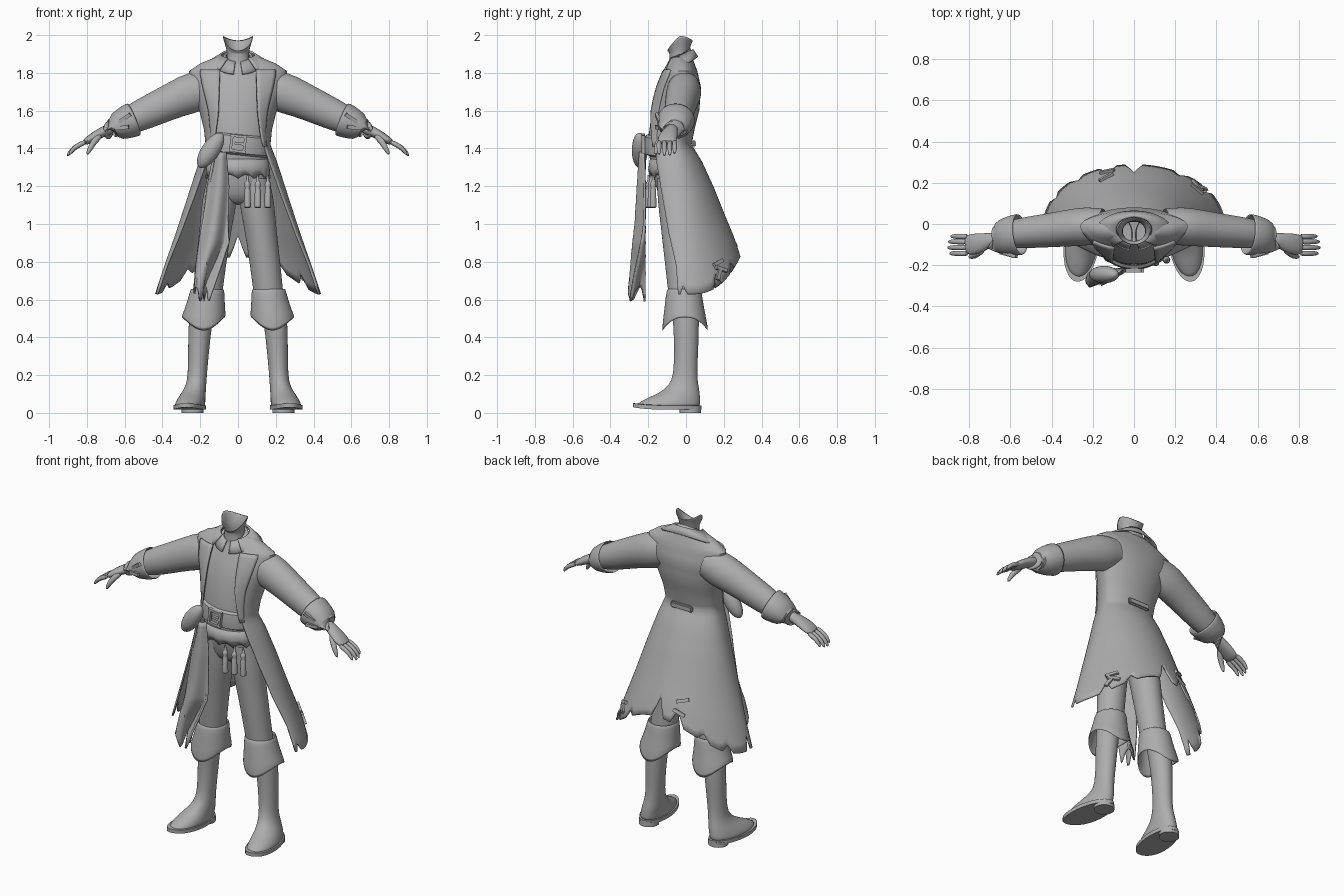
import bpy, bmesh, math
from math import sin, cos, pi, radians
from mathutils import Vector, Matrix

if "Cube" in bpy.data.objects:
    bpy.data.objects.remove(bpy.data.objects["Cube"])

grey = bpy.data.materials.new("plain_grey")
grey.diffuse_color = (0.42, 0.42, 0.42, 1)
grey.use_nodes = True
grey.node_tree.nodes["Principled BSDF"].inputs["Base Color"].default_value = grey.diffuse_color


def finish(name, bm, mirror=False, thick=0, sub=0, angle=45):
    bmesh.ops.recalc_face_normals(bm, faces=bm.faces)
    me = bpy.data.meshes.new(name)
    bm.to_mesh(me)
    bm.free()
    me.materials.append(grey)
    me.shade_smooth()
    me.set_sharp_from_angle(angle=radians(angle))
    ob = bpy.data.objects.new(name, me)
    bpy.context.collection.objects.link(ob)
    if mirror:
        ob.modifiers.new("mirror", 'MIRROR').use_mirror_merge = False
    if thick:
        m = ob.modifiers.new("thickness", 'SOLIDIFY')
        m.thickness, m.offset = thick, -1
    if sub:
        m = ob.modifiers.new("smooth", 'SUBSURF')
        m.levels = m.render_levels = sub
    return ob


def skin(bm, rings, closed=True, caps=(False, False)):
    vs = [[bm.verts.new(p) for p in r] for r in rings]
    n = len(vs[0])
    for a, b in zip(vs, vs[1:]):
        for i in range(n if closed else n - 1):
            j = (i + 1) % n
            bm.faces.new((a[i], a[j], b[j], b[i]))
    for use, r in zip(caps, (vs[0], vs[-1])):
        if use:
            bm.faces.new(r)


def loft(name, rings, closed=True, caps=(False, False), **kw):
    bm = bmesh.new()
    skin(bm, rings, closed, caps)
    return finish(name, bm, **kw)


def oval(z, cx, hw, y0, y1, skew=0, wave=None, n=32):
    c, d = (y0 + y1) / 2, (y1 - y0) / 2
    return [(cx + hw * cos(t) - skew * d * sin(t), c + d * sin(t), z + (wave(t) if wave else 0))
            for t in (2 * pi * i / n for i in range(n))]


def tube(pts, radii, n=16):
    """Rings across a path; radii are (sideways, upward)."""
    pts, rings = [Vector(p) for p in pts], []
    for i, p in enumerate(pts):
        d = (pts[min(i + 1, len(pts) - 1)] - pts[max(i - 1, 0)]).normalized()
        u = (Vector((0, 1, 0)) - d * d.y).normalized()
        w = d.cross(u)
        a, b = radii[i]
        rings.append([p + u * a * cos(2 * pi * k / n) + w * b * sin(2 * pi * k / n) for k in range(n)])
    return rings


def box(bm, loc, size, rot=None):
    m = Matrix.Translation(loc) @ (rot or Matrix()) @ Matrix.Diagonal((*size, 1))
    bmesh.ops.create_cube(bm, size=1, matrix=m)


# Coat surface: z at sides, z at back, half width, centre y, front y, back y, opening half width
ROWS = [(1.89, 1.89, .10, -.03, -.07, .03, .09), (1.85, 1.85, .20, -.02, -.09, .045, .10),
        (1.81, 1.81, .26, -.01, -.12, .06, .10), (1.72, 1.72, .25, -.02, -.16, .08, .105),
        (1.60, 1.60, .205, -.03, -.20, .07, .11), (1.50, 1.50, .18, -.05, -.22, .045, .125),
        (1.42, 1.42, .172, -.06, -.24, .03, .14), (1.32, 1.33, .21, -.05, -.24, .085, .175),
        (1.15, 1.20, .265, -.03, -.24, .145, .235), (.95, 1.05, .33, -.02, -.23, .205, .31),
        (.78, .93, .39, -.01, -.20, .255, .38), (.63, .83, .44, 0, -.20, .29, .43)]


def coat(u, v):
    i = min(int(v), len(ROWS) - 2)
    zs, zb, sx, cy, fy, by, ex = (a + (b - a) * (v - i) for a, b in zip(ROWS[i], ROWS[i + 1]))
    t0 = -math.acos(ex / sx)
    t = t0 + (pi - 2 * t0) * u
    s = sin(t)
    y = cy + (by - cy) * s if s > 0 else cy + (cy - fy) * s
    return Vector((sx * cos(t), y, zs + (zb - zs) * max(0, s) ** 3))


# Long coat with torn notches along the hem
NOTCH = {36: 1.1, 42: .8, 50: .35, 58: .3, 25: .35, 17: .5, 3: .3, 68: .6}
rings = []
for r in range(34):
    v = r / 3
    ring = []
    for c in range(73):
        cut = max([0] + [d * (1 - abs(c - k) / 2) for k, d in NOTCH.items()])
        ring.append(coat(c / 72, min(v, 11) if v <= 8 else 8 + (v - 8) * (3 - cut) / 3))
    rings.append(ring)
loft("long_coat", rings, closed=False, thick=.01)

# Lapels folded over the front edges
rings = []
for k in range(13):
    f = k / 12
    w = .10 - .065 * f
    rings.append([coat(w * j / 5, 1.8 + 4.3 * f) + Vector((-.004, -.014, 0)) for j in range(6)])
loft("lapels", rings, closed=False, mirror=True, thick=.012)


# Coat collar and shirt collar
def collar(name, a0, top, bottom):
    def edge(rx, cy, ry, z, dz):
        ts = [radians(a0 + (180 - 2 * a0) * i / 40) for i in range(41)]
        return [(rx * cos(t), cy + ry * sin(t), z + dz * sin(t)) for t in ts]
    mid = [(a + b) / 2 for a, b in zip(top, bottom)]
    loft(name, [edge(*top), edge(*mid), edge(*bottom)], closed=False, thick=.01)


collar("coat_collar", -52, (.09, -.03, .07, 1.90, .025), (.185, -.035, .10, 1.835, .05))
collar("shirt_collar", -78, (.068, -.035, .06, 1.895, .035), (.115, -.045, .085, 1.835, .04))

# Neck with a cut rim, low at the chin and high at the sides
rim = oval(1.975, 0, .08, -.10, .035, wave=lambda t: .025 * cos(t) ** 2 - (.055 * max(0, -sin(t))))
loft("neck", [oval(1.80, 0, .075, -.09, .025), oval(1.87, 0, .055, -.085, .015),
              oval(1.915, 0, .052, -.08, .01, wave=lambda t: .008 * sin(t)), rim], sub=1, thick=.004)

# Shirt and hips
loft("shirt", [oval(*a) for a in ((1.86, 0, .075, -.085, .01), (1.80, 0, .16, -.11, .03),
                                 (1.70, 0, .20, -.16, .05), (1.56, 0, .175, -.188, .04),
                                 (1.42, 0, .155, -.205, .01), (1.30, 0, .158, -.185, .02))],
     sub=1)
loft("hips", [oval(*a) for a in ((1.34, 0, .155, -.18, .02), (1.24, 0, .165, -.17, .04),
                                (1.16, 0, .165, -.15, .05), (1.10, 0, .12, -.12, .04))],
     caps=(False, True), sub=1)

# Trouser legs
loft("trouser_legs", [oval(*a) for a in ((1.24, .085, .08, -.155, .04), (1.12, .098, .095, -.15, .05),
                                        (1.0, .115, .085, -.135, .05), (.82, .14, .082, -.115, .05),
                                        (.60, .165, .078, -.09, .06))], mirror=True, sub=1)

# Boots: shaft and foot, soles, heels
loft("boots", [oval(*a) for a in ((.64, .175, .07, -.08, .065), (.48, .20, .063, -.068, .07),
                                 (.34, .208, .056, -.062, .065), (.20, .215, .05, -.065, .058),
                                 (.145, .222, .054, -.09, .066), (.105, .235, .064, -.14, .073, .08),
                                 (.075, .247, .073, -.215, .075, .1), (.045, .254, .079, -.265, .075, .1),
                                 (.03, .255, .08, -.27, .075, .1))],
     caps=(False, True), mirror=True, sub=1)
loft("boot_soles", [oval(z, .255, .085, -.28, .082, .1, wave=lambda t: .012 * max(0, -sin(t)) ** 3)
                    for z in (.04, .018)], caps=(True, True), mirror=True)
loft("boot_heels", [oval(z, .24, .058, -.035, .08) for z in (.03, 0)], caps=(True, True), mirror=True)


# Turned-down boot cuffs with points at front and back
def dip(t):
    return .03 - .075 * abs(sin(t)) ** 2.5


loft("boot_cuffs", [oval(.635, .165, .08, -.09, .07), oval(.662, .163, .085, -.095, .075),
                   oval(.645, .163, .092, -.105, .083), oval(.57, .172, .102, -.112, .092),
                   oval(.475, .183, .12, -.13, .122, wave=dip)], mirror=True, thick=.01, sub=1)

# Sleeves and sleeve cuffs
loft("sleeves", tube([(.15, -.01, 1.72), (.23, -.01, 1.70), (.32, -.02, 1.665), (.45, -.035, 1.605),
                      (.56, -.045, 1.555), (.67, -.06, 1.505)],
                     [(.085, .09), (.095, .112), (.09, .098), (.08, .088), (.075, .08), (.05, .05)], 24),
     mirror=True, sub=1)
loft("sleeve_cuffs", tube([(.66, -.07, 1.505), (.69, -.07, 1.495), (.665, -.067, 1.505), (.61, -.058, 1.53),
                           (.55, -.05, 1.555)],
                          [(.045, .045), (.055, .052), (.078, .068), (.094, .084), (.104, .096)][:5], 24)[1:],
     mirror=True, thick=.01, sub=1)

# Hands with four fingers and a thumb
bm = bmesh.new()
skin(bm, tube([(.66, -.07, 1.51), (.70, -.078, 1.495), (.745, -.092, 1.472), (.79, -.10, 1.445), (.82, -.102, 1.427)],
              [(.032, .03), (.034, .028), (.05, .027), (.052, .022), (.046, .014)]), caps=(True, True))
for y, reach in ((-.145, .94), (-.115, 1.04), (-.085, 1.0), (-.058, .88)):
    p = Vector((.80, y * .95 - .005, 1.438))
    skin(bm, tube([p, p + Vector((.05, 0, -.022)) * reach, p + Vector((.085, 0, -.05)) * reach,
                   p + Vector((.10, 0, -.078)) * reach],
                  [(.014, .014), (.014, .014), (.012, .012), (.006, .006)], 10), caps=(True, True))
skin(bm, tube([(.725, -.115, 1.475), (.765, -.148, 1.435), (.785, -.158, 1.395), (.80, -.16, 1.365)],
              [(.018, .02), (.018, .018), (.014, .014), (.007, .007)], 10), caps=(True, True))
finish("hands", bm, mirror=True, sub=1)

# Waist sash and fringed hip wrap
loft("waist_sash", [oval(z, 0, hw, y0, .01, wave=lambda t: -.015 * cos(t))
                    for z, hw, y0 in ((1.475, .150, -.20), (1.465, .158, -.216), (1.42, .162, -.222),
                                      (1.375, .162, -.218), (1.365, .152, -.20))])
loft("hip_wrap", [oval(1.35, 0, .156, -.19, .02, n=72), oval(1.29, 0, .168, -.20, .04, n=72),
                  oval(1.24, 0, .172, -.19, .05, n=72, wave=lambda t: .022 * abs(sin(6 * t)))], thick=.01)

# Sash knot loop
bm = bmesh.new()
bmesh.ops.create_uvsphere(bm, u_segments=24, v_segments=16, radius=1,
                          matrix=Matrix.Translation((-.145, -.245, 1.39)) @ Matrix.Rotation(radians(34), 4, 'Y')
                          @ Matrix.Diagonal((.048, .042, .108, 1)))
finish("sash_loop", bm)

# Hanging sash tail: z, left x, right x
TAIL = [(1.38, -.13, -.07), (1.2, -.165, -.05), (1.0, -.19, -.05), (.9, -.20, -.045), (.78, -.215, -.09), (.63, -.225, -.15)]
rings = []
for k in range(31):
    i = min(k // 6, 4)
    f = k / 6 - i
    z, a, b = (p + (q - p) * f for p, q in zip(TAIL[i], TAIL[i + 1]))
    rings.append([(a + (b - a) * j / 16, -.225 - .001 * k + (.012 + .001 * k) * sin(j / 16 * 7 + k * .12),
                   z + (.004 * (k - 20) * sin(j * 1.1) if k > 20 else 0)) for j in range(17)])
loft("sash_tail", rings, closed=False, thick=.012)

# Belt buckle on the sash
bm = bmesh.new()
tilt = Matrix.Rotation(radians(8), 4, 'Y')
for dx, dz, sx, sz in ((0, .04, .085, .014), (0, -.04, .085, .014), (-.036, 0, .014, .09), (.036, 0, .014, .09), (.012, 0, .06, .014)):
    box(bm, (dx, -.226, 1.425 + dz), (sx, .02, sz), tilt)
finish("buckle", bm)

# Tassels: knob, neck and flared skirt
for k, x in enumerate((.05, .105, .158)):
    y = -.198 + .012 * k
    prof = [(1.26, .005), (1.225, .008), (1.22, .014), (1.205, .017), (1.19, .012), (1.18, .016), (1.09, .018), (1.085, .012)]
    loft(f"tassel_{k + 1}", [oval(z, x, r, y - r, y + r, n=14) for z, r in prof], caps=(True, True))

# Back strap and repair stitches on the coat
bm = bmesh.new()
box(bm, (0, .042, 1.425), (.15, .022, .04))
bmesh.ops.bevel(bm, geom=bm.edges[:], offset=.008, segments=2, affect='EDGES')
finish("back_strap", bm)
bm = bmesh.new()
for u, v, roll in ((.60, 9.7, 12), (.59, 10.3, -25), (.26, 10.2, 20), (.27, 10.5, -15), (.25, 10.6, 60)):
    p = coat(u, v)
    du, dv = coat(u + .01, v) - p, coat(u, v + .1) - p
    n = du.cross(dv).normalized()
    if n.y < 0:
        n = -n
    q = n.to_track_quat('Z', 'Y').to_matrix().to_4x4() @ Matrix.Rotation(radians(roll), 4, 'Z')
    box(bm, p + n * .005, (.075, .02, .014), q)
finish("coat_stitches", bm)

# Straps on the sleeve cuffs
bm = bmesh.new()
for x, z, a in ((.60, 1.56, 35), (.615, 1.51, 5)):
    box(bm, (x, -.148, z), (.075, .016, .02), Matrix.Rotation(radians(a), 4, 'Y') @ Matrix.Rotation(radians(15), 4, 'Z'))
finish("cuff_straps", bm, mirror=True)
